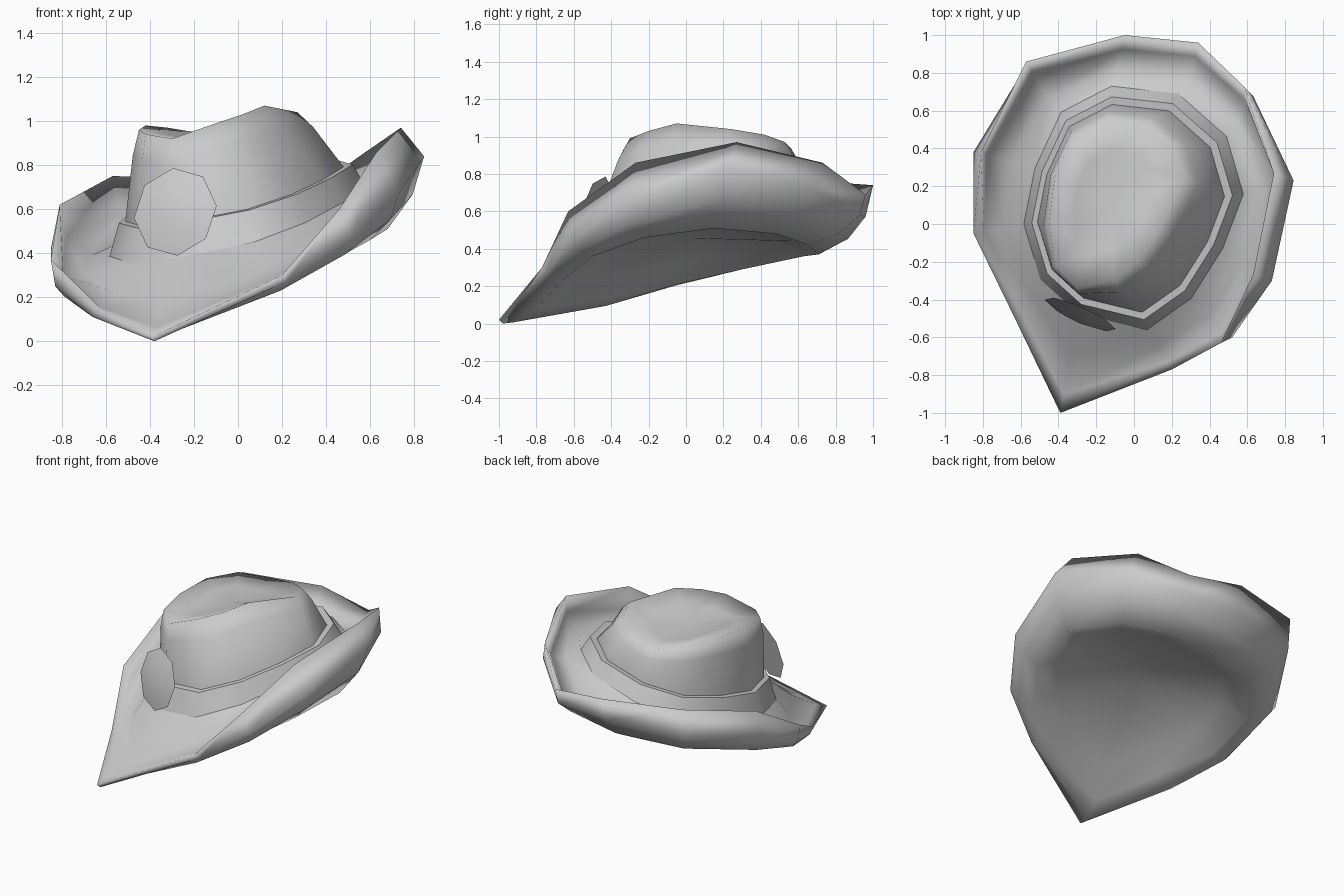
import bpy, bmesh, math
from mathutils import Vector, Matrix

cube = bpy.data.objects.get("Cube")
if cube:
    bpy.data.objects.remove(cube)

grey = bpy.data.materials.new("plain_grey")
grey.use_nodes = True
grey.diffuse_color = (.6, .6, .6, 1)
grey.node_tree.nodes["Principled BSDF"].inputs["Base Color"].default_value = (.6, .6, .6, 1)


def finish(name, bm, angle):
    bmesh.ops.recalc_face_normals(bm, faces=bm.faces)
    mesh = bpy.data.meshes.new(name)
    bm.to_mesh(mesh)
    bm.free()
    mesh.materials.append(grey)
    obj = bpy.data.objects.new(name, mesh)
    bpy.context.collection.objects.link(obj)
    bpy.ops.object.select_all(action='DESELECT')
    obj.select_set(True)
    bpy.context.view_layer.objects.active = obj
    bpy.ops.object.shade_smooth_by_angle(angle=math.radians(angle))


def loft(name, rings, angle, start=None, end=None, loop=False):
    """Skin a list of rings; start and end are optional centre points that cap it."""
    bm = bmesh.new()
    rows = [[bm.verts.new(p) for p in ring] for ring in rings]
    n = len(rows[0])
    pairs = list(zip(rows, rows[1:]))
    if loop:
        pairs.append((rows[-1], rows[0]))
    for a, b in pairs:
        for i in range(n):
            j = (i + 1) % n
            bm.faces.new((a[i], a[j], b[j], b[i]))
    for row, point in ((rows[0], start), (rows[-1], end)):
        if point is not None:
            tip = bm.verts.new(point)
            for i in range(n):
                bm.faces.new((row[i], row[(i + 1) % n], tip))
    finish(name, bm, angle)


def points(coords):
    return [Vector(c) for c in coords]


def mix(a, b, t):
    return [p.lerp(q, t) for p, q in zip(a, b)]


def shift(ring, dz):
    return [p + Vector((0, 0, dz)) for p in ring]


def middle(ring):
    return sum(ring, Vector()) / len(ring)


def resize(ring, factor):
    c = middle(ring)
    return [c + (p - c) * factor for p in ring]


# Outlines start at the front point and run towards the raised left side
rim = points([(-.39, -1, .02), (.2, -.77, .3), (.46, -.63, .6), (.63, -.27, .86),
              (.74, .27, .97), (.58, .73, .86), (.34, .96, .69), (-.05, 1, .74),
              (-.57, .86, .75), (-.81, .38, .62), (-.85, -.05, .37), (-.64, -.48, .14)])
bulge = points([(-.38, -.98, 0), (.22, -.75, .27), (.52, -.6, .47), (.73, -.3, .67),
                (.845, .23, .84), (.63, .68, .72), (.34, .93, .58), (-.05, .96, .57),
                (-.57, .84, .53), (-.85, .38, .42), (-.83, -.05, .25), (-.66, -.42, .11)])
keel = points([(-.36, -.8, .08), (.15, -.65, .24), (.42, -.5, .36), (.6, -.22, .46),
               (.68, .15, .51), (.5, .48, .48), (.27, .65, .42), (-.07, .71, .37),
               (-.43, .63, .36), (-.67, .3, .29), (-.69, -.05, .21), (-.52, -.4, .14)])
base = [(-.3, -.48), (.07, -.57), (.31, -.4), (.48, -.13), (.59, .16), (.5, .47),
        (.24, .7), (-.12, .74), (-.39, .6), (-.53, .3), (-.59, 0), (-.5, -.3)]
top = points([(-.3, -.34, .92), (-.1, -.3, .99), (.02, -.2, 1.03), (.12, -.05, 1.07),
              (.27, .24, 1.04), (.2, .42, 1.01), (.06, .53, .97), (-.14, .56, .94),
              (-.32, .46, .97), (-.42, .25, .98), (-.45, 0, .96), (-.42, -.22, .94)])


def base_ring(factor, height, slope_x, slope_y):
    """Scaled copy of the crown base laid on a tilted plane."""
    ring = []
    for x, y in base:
        x, y = -.1 + (x + .1) * factor, .07 + (y - .07) * factor
        ring.append(Vector((x, y, height + slope_x * x + slope_y * y)))
    return ring


band_bottom = base_ring(1, .53, .25, .18)
band_top = base_ring(.9, .66, .23, .15)
band_lip = base_ring(.84, .66, .23, .15)
crown_foot = base_ring(.85, .55, .25, .16)

# Brim: shallow hollow below, rolled edge, dished upper side
roll = shift(resize(mix(keel, bulge, .5), 1.04), -.02)
floor = mix(roll, band_bottom, .5)
wall = mix(mix(bulge, rim, .4), floor, .3)
hollow = shift(resize(keel, .78), .08)
loft("brim", [hollow, keel, roll, bulge, rim, wall, floor, band_bottom, crown_foot], 180,
     start=middle(keel) + Vector((0, 0, .13)))

# Hat band with a thin flat upper lip
loft("hat_band", [shift(band_bottom, -.02), band_top, band_lip, crown_foot], 55, loop=True)

# Crown with rounded shoulder and slightly dished, slanting top
shoulder = resize(mix(band_lip, top, .72), 1.03)
dish = shift(resize(top, .6), -.025)
loft("crown", [crown_foot, band_lip, shoulder, top, dish], 100,
     end=middle(top) - Vector((0, 0, .035)))

# Eight-sided, gently domed badge leaning back against the band
bm = bmesh.new()
bmesh.ops.create_cone(bm, cap_ends=True, segments=8, radius1=.205, radius2=.1, depth=.025)
facing = Vector((-.4, -.9, .2)).to_track_quat('Z', 'Y').to_matrix().to_4x4()
spin = Matrix.Rotation(math.radians(8), 4, 'Z')
bm.transform(Matrix.Translation((-.29, -.49, .59)) @ facing @ spin)
finish("badge", bm, 60)
